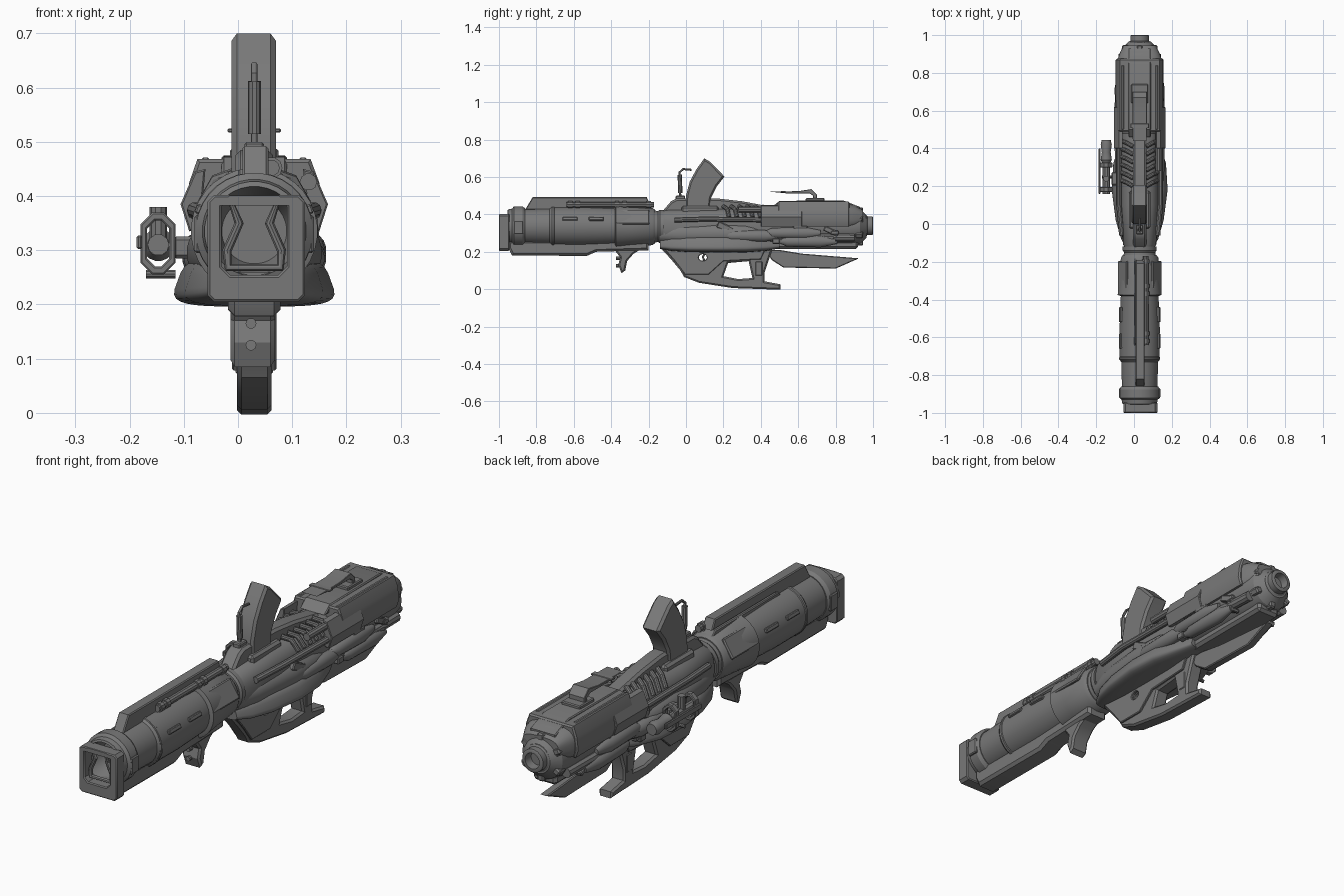
import bpy, bmesh, math, random
from mathutils import Matrix, Vector

random.seed(4)
if "Cube" in bpy.data.objects:
    bpy.data.objects.remove(bpy.data.objects["Cube"], do_unlink=True)

MID = .03      # x of the barrel axis
AXIS = .335    # z of the barrel axis
parts = []

gunmetal = bpy.data.materials.new("gunmetal_grey")
gunmetal.use_nodes = True
GREY = (.19, .19, .19, 1)
gunmetal.diffuse_color = GREY
gunmetal.node_tree.nodes["Principled BSDF"].inputs["Base Color"].default_value = GREY


def add_mesh(name, mesh):
    ob = bpy.data.objects.new(name, mesh)
    bpy.context.scene.collection.objects.link(ob)
    mesh.materials.clear()
    mesh.materials.append(gunmetal)
    parts.append(ob)
    return ob


def from_curve(name, curve, matrix):
    """Turn a curve into a mesh object."""
    temp = bpy.data.objects.new(name + "_curve", curve)
    bpy.context.scene.collection.objects.link(temp)
    bpy.context.view_layer.update()
    deps = bpy.context.evaluated_depsgraph_get()
    mesh = bpy.data.meshes.new_from_object(temp.evaluated_get(deps))
    bpy.data.objects.remove(temp, do_unlink=True)
    mesh.transform(matrix)
    return add_mesh(name, mesh)


def add_spline(curve, points, cyclic):
    spline = curve.splines.new('POLY')
    spline.points.add(len(points) - 1)
    for point, co in zip(spline.points, points):
        point.co = (*co, 0, 1) if len(co) == 2 else (*co, 1)
    spline.use_cyclic_u = cyclic


def plate(name, outline, low, high, holes=(), bevel=.004, axis='x'):
    """Extrude a (y, z) outline along x, or an (x, z) outline along y."""
    curve = bpy.data.curves.new(name, 'CURVE')
    curve.dimensions = '2D'
    curve.fill_mode = 'BOTH'
    for loop in (outline, *holes):
        add_spline(curve, loop, True)
    curve.extrude = max((high - low) / 2 - bevel, 0)
    curve.bevel_depth, curve.bevel_resolution, curve.offset = bevel, 0, -bevel
    turn = Matrix.Rotation(math.pi / 2, 4, 'X')
    centre = (low + high) / 2
    if axis == 'x':
        turn = Matrix.Rotation(math.pi / 2, 4, 'Z') @ turn
        return from_curve(name, curve, Matrix.Translation((centre, 0, 0)) @ turn)
    return from_curve(name, curve, Matrix.Translation((0, centre, 0)) @ turn)


def tube(name, points, radius, cyclic=False):
    curve = bpy.data.curves.new(name, 'CURVE')
    curve.dimensions = '3D'
    curve.bevel_depth, curve.bevel_resolution = radius, 3
    curve.use_fill_caps = True
    add_spline(curve, points, cyclic)
    return from_curve(name, curve, Matrix())


def loft(name, sections, cx=MID, cz=AXIS, power=2, sides=32, flare=0):
    """Skin superellipse sections given as (y, half width, half height)."""
    bm = bmesh.new()
    rings = []
    for y, rx, rz in sections:
        ring = []
        for i in range(sides):
            t = math.tau * (i + .5) / sides
            c, s = math.cos(t), math.sin(t)
            up = math.copysign(abs(s) ** (2 / power), s)
            out = math.copysign(abs(c) ** (2 / power), c) * (1 - flare * up)
            ring.append(bm.verts.new((cx + rx * out, y, cz + rz * up)))
        rings.append(ring)
    for a, b in zip(rings, rings[1:]):
        for i in range(sides):
            j = (i + 1) % sides
            bm.faces.new((a[i], a[j], b[j], b[i]))
    bm.faces.new(rings[0])
    bm.faces.new(rings[-1])
    bmesh.ops.recalc_face_normals(bm, faces=bm.faces)
    mesh = bpy.data.meshes.new(name)
    bm.to_mesh(mesh)
    bm.free()
    return add_mesh(name, mesh)


def turned(name, profile, **where):
    return loft(name, [(y, r, r) for y, r in profile], **where)


def box(name, centre, size, bevel=.004, tilt=0, axis='Y'):
    bm = bmesh.new()
    bmesh.ops.create_cube(bm, size=1)
    bmesh.ops.scale(bm, vec=Vector(size), verts=bm.verts)
    bmesh.ops.bevel(bm, geom=bm.edges[:], offset=bevel, segments=1, affect='EDGES')
    mesh = bpy.data.meshes.new(name)
    bm.to_mesh(mesh)
    bm.free()
    mesh.transform(Matrix.Translation(centre) @ Matrix.Rotation(math.radians(tilt), 4, axis))
    return add_mesh(name, mesh)


def rect(left, right, low, high, cut):
    """Rectangle outline with chamfered corners."""
    return [(left + cut, low), (right - cut, low), (right, low + cut), (right, high - cut),
            (right - cut, high), (left + cut, high), (left, high - cut), (left, low + cut)]


# Muzzle frame around a deep bore with a waisted liner
plate("muzzle_frame", rect(-.056, .124, .205, .402, .012), -1, -.945, axis='y',
      holes=[rect(-.03, .09, .254, .397, .016)])
liner = [(-.018, .268), (-.02, .3), (.002, .35), (-.012, .388), (.072, .388), (.058, .35),
         (.08, .3), (.078, .268)]
tube("muzzle_liner", [(x, -.97, z) for x, z in liner], .009, cyclic=True)
turned("muzzle_collar", [(-.87, .06), (-.955, .083), (-.952, .092), (-.93, .096), (-.92, .108),
                         (-.875, .108), (-.86, .098)])
for side in (-1, 1):
    box("muzzle_bar", (MID + side * .078, -.996, .32), (.008, .008, .13), .002)
    box("collar_block", (MID + side * .095, -.895, .33), (.03, .05, .07))

# Barrel, flared sleeve and neck
turned("barrel", [(-.87, .094), (-.73, .098), (-.72, .106), (-.55, .107), (-.37, .1)])
turned("barrel_sleeve", [(-.38, .105), (-.375, .117), (-.3, .109), (-.18, .1), (-.165, .09)])
turned("barrel_neck", [(-.18, .088), (-.15, .083), (-.14, .09), (-.12, .09)])
turned("barrel_band", [(-.72, .104), (-.716, .109), (-.706, .109), (-.7, .104)])
for side in (-1, 1):
    box("sleeve_panel", (MID + side * .088, -.285, .385), (.014, .18, .09), .005, side * -32)
    for y in (-.62, -.48):
        box("barrel_slot_cover", (MID + side * .1, y, .375), (.016, .08, .018), .003, side * -20)
plate("underbarrel_rail", [(-.95, .22), (-.93, .18), (-.53, .178), (-.48, .2), (-.2, .208),
                           (-.2, .26), (-.95, .26)], -.018, .078, bevel=.012)

# Top rail and gas tube
plate("top_rail", [(-.86, .425), (-.82, .492), (-.21, .492), (-.19, .45), (-.62, .45),
                   (-.65, .425)], .008, .056)
plate("rail_foot", [(-.66, .42), (-.63, .45), (-.2, .45), (-.17, .42)], 0, .062)
tube("gas_tube", [(.062, -.64, .452), (.062, -.17, .452)], .015)
for y in (-.63, -.59, -.38, -.34, -.21):
    tube("gas_tube_ring", [(.062, y, .452), (.062, y + .022, .452)], .02)

# Receiver, spine and wide flared lower shell
loft("receiver", [(-.15, .06, .07), (-.11, .088, .09), (.1, .1, .095), (.48, .1, .1)], power=2.6)
plate("receiver_spine", [(-.14, .4), (-.08, .47), (-.05, .485), (.17, .485), (.3, .47), (.46, .44),
                         (.5, .36)], -.005, .065, bevel=.01)
loft("lower_shell", [(-.14, .06, .028), (-.08, .094, .038), (.02, .122, .045), (.18, .142, .047),
                     (.32, .134, .046), (.43, .1, .038), (.5, .07, .025)],
     cz=.243, power=4, flare=.12)
loft("upper_shell", [(-.14, .075, .05), (-.04, .1, .07), (.18, .125, .075), (.32, .12, .07),
                     (.42, .1, .05)], cz=.295, power=2.2)

# Curved magazine, its well and the charging lever
plate("magazine", [(-.005, .4), (0, .5), (.02, .575), (.055, .64), (.098, .7), (.13, .68),
                   (.206, .602), (.165, .55), (.135, .49), (.125, .4)], -.012, .07, bevel=.01)
box("magazine_well", (MID, .075, .41), (.115, .2, .07), .01)
tube("lever_rod", [(MID, -.03, .48), (MID, -.035, .625), (MID, -.015, .642), (MID, .03, .638)],
     .006)
tube("lever_sleeve", [(MID, -.03, .515), (MID, -.034, .612)], .012)
box("lever_base", (MID, -.03, .485), (.036, .05, .03))

# Cooling ribs beside the spine, side pipes and pods
for side in (-1, 1):
    for i in range(6):
        y = .2 + i * .042
        tube("cooling_rib", [(MID + side * .035, y, .442), (MID + side * .07, y + .02, .43),
                             (MID + side * .095, y + .03, .385)], .011)
    tube("side_pipe", [(MID + side * .095, -.06, .37), (MID + side * .11, .1, .375),
                       (MID + side * .11, .46, .37)], .014)
    for y, z in ((.2, .285), (.42, .3), (.5, .255)):
        loft("side_pod", [(y, .01, .01), (y + .04, .025, .028), (y + .22, .028, .032),
                          (y + .3, .012, .015)], cx=MID + side * .105, cz=z, sides=16)
tube("shoulder_tube", [(.13, .28, .426), (.13, .5, .426)], .016)

# Rear housing with chamfered shell and exhaust nozzle
turned("rear_core", [(.45, .085), (.5, .105), (.88, .105), (.93, .095), (.965, .06)])
turned("rear_nozzle", [(.94, .062), (.965, .058), (.97, .05), (.997, .05), (1, .045), (1, .034),
                       (.965, .03)], cz=.34, sides=20)
shell = [(-.075, .468), (.134, .468), (.15, .425), (.157, .37), (.145, .335), (-.085, .335),
         (-.097, .37), (-.09, .425)]
plate("rear_shell", shell, .49, .875, axis='y', bevel=.006)
loft("rear_cap", [(.86, .12, .075), (.9, .108, .068), (.945, .085, .04)], cz=.385, power=3)
plate("rear_top_ridge", [(.46, .44), (.5, .472), (.84, .475), (.93, .44), (.93, .4)], -.03, .09)
box("rear_tray", (MID, .67, .238), (.11, .5, .045), .012)
for side in (-1, 1):
    box("shell_rail", (MID + side * .09, .67, .466), (.014, .34, .01), .003)
    fin = [(MID + side * x, z) for x, z in ((.09, .45), (.11, .445), (.136, .385), (.12, .335),
                                            (.1, .34))]
    plate("side_fin", fin[::side], .4, .62, axis='y', bevel=.003)
    tube("rear_pipe", [(MID + side * .085, .45, .275), (MID + side * .1, .6, .28),
                       (MID + side * .09, .9, .275)], .022)
for i in range(6):
    t = math.tau * (i + .5) / 6
    box("nozzle_lug", (MID + .085 * math.cos(t), .925, AXIS + .085 * math.sin(t)),
        (.035, .045, .03), .006, -math.degrees(t))

# Small machinery along both flanks
for side in (-1, 1):
    for i in range(16):
        place = (MID + side * random.uniform(.09, .108), random.uniform(.2, .84),
                 random.uniform(.25, .34))
        size = (random.uniform(.02, .04), random.uniform(.03, .1), random.uniform(.015, .04))
        box("flank_block", place, size, .004, random.choice((-25, 0, 20)), 'X')

# Folding rear sight
plate("sight_leaf", [(.44, .522), (.6, .524), (.67, .535), (.7, .505), (.7, .46), (.68, .46),
                     (.68, .5), (.66, .512), (.54, .512)], -.008, .068, bevel=.002)
box("sight_base", (MID, .69, .472), (.09, .1, .03))
box("sight_pin", (MID, .52, .521), (.098, .025, .008), .002)

# Grip frame, trigger and rear blade
opening = [(.2, .07), (.225, .14), (.335, .15), (.355, .06), (.28, .054)]
trigger_hole = [(.09 + .022 * math.cos(a), .17 + .018 * math.sin(a))
                for a in (math.tau * i / 12 for i in range(12))]
plate("grip_frame", [(-.14, .225), (-.08, .16), (-.03, .1), (-.01, .065), (.07, .034), (.25, .006),
                     (.505, -.003), (.505, .026), (.42, .042), (.42, .09), (.44, .15),
                     (.465, .225)], -.002, .062, [opening, trigger_hole], bevel=.008)
for side in (-1, 1):
    x = MID + side * .034
    plate("grip_cheek", [(-.125, .225), (-.06, .15), (-.005, .078), (.12, .078), (.2, .15),
                         (.4, .16), (.43, .225)], x - .007, x + .007, [trigger_hole], bevel=.003)
tube("trigger", [(MID, .1, .19), (MID, .09, .172), (MID, .098, .152)], .006)
box("grip_post", (MID, .39, .11), (.07, .05, .09), .01)
plate("rear_blade", [(.42, .21), (.46, .155), (.52, .116), (.8, .11), (.925, .165), (.62, .19),
                     (.5, .21)], .012, .048, bevel=.004)

# Hooked foregrip with two bolts
plate("foregrip", [(-.23, .22), (-.28, .19), (-.315, .15), (-.325, .1), (-.345, .085),
                   (-.362, .13), (-.352, .17), (-.375, .2), (-.38, .22)], -.014, .068, bevel=.008)
for z in (.125, .165):
    tube("foregrip_bolt", [(.024, -.34, z), (.024, -.375, z)], .01)

# Offset side scope
SCOPE = -.147
box("scope_mount", (-.095, .24, .305), (.05, .07, .04), .006)
for y in (.17, .3):
    plate("scope_frame", rect(-.18, -.115, .255, .37, .022), y, y + .025, axis='y',
          holes=[rect(-.168, -.127, .27, .355, .015)], bevel=.003)
tube("scope_body", [(SCOPE, .16, .31), (SCOPE, .34, .31)], .02)
turned("scope_eyepiece", [(.32, .02), (.34, .03), (.38, .024), (.42, .03), (.445, .024)],
       cx=SCOPE, cz=.31, sides=16)
box("scope_arm", (-.182, .28, .315), (.01, .24, .025), .003)
tube("scope_knob", [(SCOPE, .24, .32), (SCOPE, .24, .38)], .016)
tube("scope_lower_rod", [(-.17, .25, .256), (-.115, .25, .256)], .008)

# Smooth rounded surfaces, keep hard edges
bpy.ops.object.select_all(action='DESELECT')
for ob in parts:
    ob.select_set(True)
bpy.context.view_layer.objects.active = parts[0]
bpy.ops.object.shade_smooth_by_angle(angle=math.radians(32))
